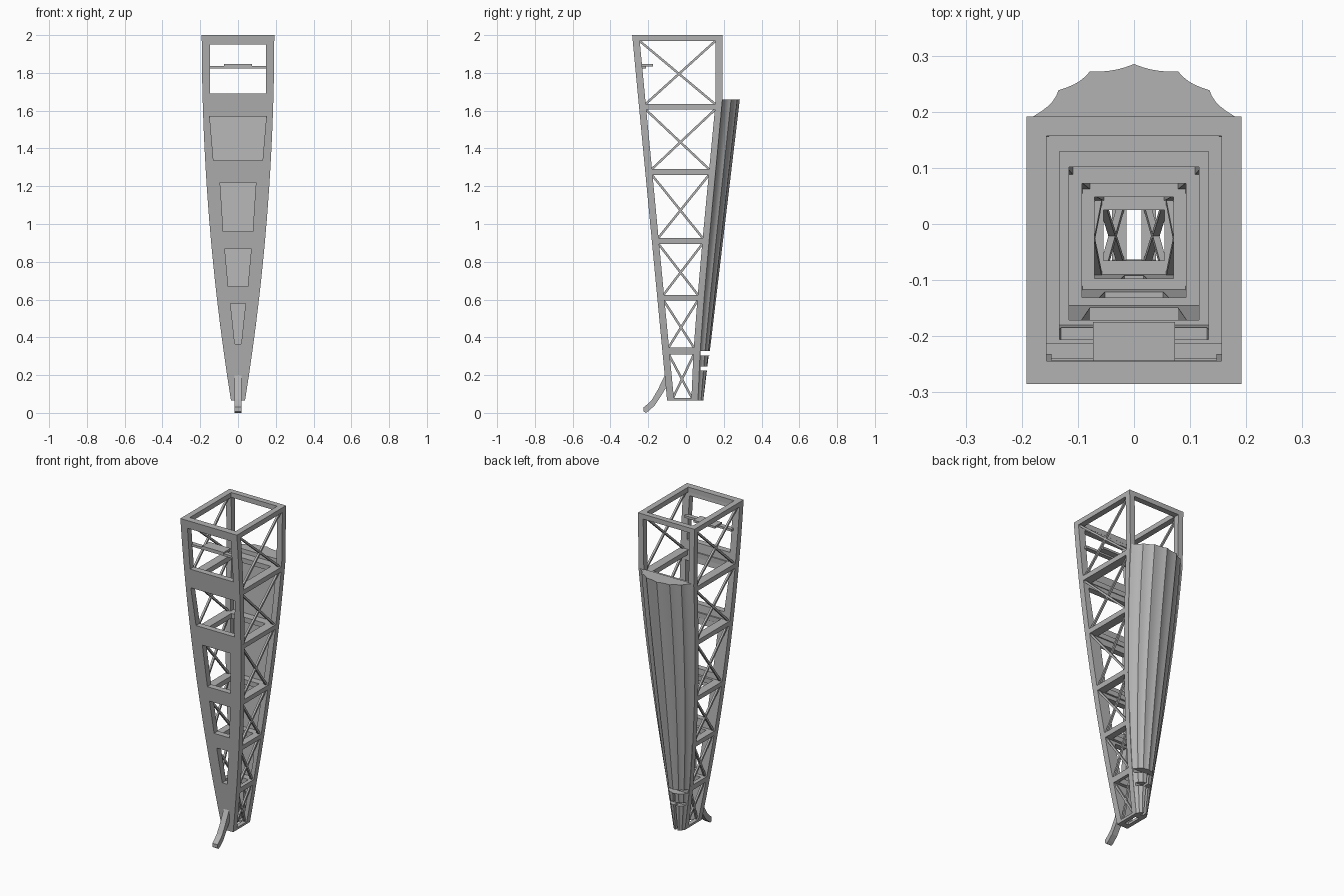
import bpy, bmesh
from math import radians
from mathutils import Vector

cube = bpy.data.objects.get("Cube")
if cube:
    bpy.data.objects.remove(cube)

grey = bpy.data.materials.new("plain grey")
grey.use_nodes = True
grey.diffuse_color = (0.45, 0.45, 0.45, 1)
grey.node_tree.nodes["Principled BSDF"].inputs["Base Color"].default_value = grey.diffuse_color

BOTTOM, TOP, DECK_TOP = 0.065, 2.0, 1.66


# Outline of the tapering body at a height: half width, front and back
def width(z):
    return 0.037 + 0.155 * (1 - (1 - (z - BOTTOM) / (TOP - BOTTOM)) ** 2)


def front(z):
    return -0.1 - 0.185 * (z - BOTTOM) / (TOP - BOTTOM)


def back(z):
    pts = [(0.06, 0.063), (0.33, 0.075), (0.61, 0.096), (0.91, 0.122), (1.65, 0.192), (2.1, 0.192)]
    for (a, p), (b, q) in zip(pts, pts[1:]):
        if z <= b:
            return p + (q - p) * (z - a) / (b - a)


def heights(a, b, n):
    return [a + (b - a) * i / n for i in range(n + 1)]


def rect(x0, x1, y0, y1, z):
    return [Vector(p) for p in ((x0, y0, z), (x1, y0, z), (x1, y1, z), (x0, y1, z))]


def loft(name, rings, closed=False):
    """Skin a list of equal rings; cap the ends or close the loop."""
    bm = bmesh.new()
    vs = [[bm.verts.new(p) for p in r] for r in rings]
    n = len(vs[0])
    pairs = list(zip(vs, vs[1:])) + ([(vs[-1], vs[0])] if closed else [])
    for a, b in pairs:
        for i in range(n):
            bm.faces.new((a[i], a[(i + 1) % n], b[(i + 1) % n], b[i]))
    if not closed:
        bm.faces.new(vs[0])
        bm.faces.new(vs[-1])
    bmesh.ops.recalc_face_normals(bm, faces=bm.faces)
    mesh = bpy.data.meshes.new(name)
    bm.to_mesh(mesh)
    bm.free()
    mesh.materials.append(grey)
    ob = bpy.data.objects.new(name, mesh)
    bpy.context.collection.objects.link(ob)
    return ob


def box(name, x0, x1, y0, y1, z0, z1):
    return loft(name, [rect(x0, x1, y0, y1, z0), rect(x0, x1, y0, y1, z1)])


def cut(ob, cutters):
    """Subtract the cutters, bake the result and drop the cutters."""
    for c in cutters:
        c.hide_render = True
        m = ob.modifiers.new("cut", 'BOOLEAN')
        m.operation, m.solver, m.object = 'DIFFERENCE', 'EXACT', c
    dg = bpy.context.evaluated_depsgraph_get()
    mesh = bpy.data.meshes.new_from_object(ob.evaluated_get(dg))
    ob.modifiers.clear()
    ob.data = mesh
    for c in cutters:
        bpy.data.objects.remove(c)


def rod(name, a, b, r):
    d = (b - a).normalized()
    u = d.cross(Vector((1, 0, 0))).normalized() * r
    v = d.cross(u)
    return loft(name, [[p + u + v, p - u + v, p - u - v, p + u - v] for p in (a, b)])


# Front panel with its row of tapered openings
panel = loft("front_panel", [rect(-width(z), width(z), front(z), front(z) + 0.037, z)
                             for z in heights(BOTTOM, TOP, 24)])
windows = [(1.69, 0.147, 1.95, 0.147), (1.335, 0.13, 1.57, 0.15), (0.96, 0.078, 1.22, 0.095),
           (0.67, 0.052, 0.87, 0.07), (0.365, 0.017, 0.58, 0.04)]
cut(panel, [loft("window_cutter", [rect(-w0, w0, -0.5, 0, z0), rect(-w1, w1, -0.5, 0, z1)])
            for z0, w0, z1, w1 in windows])

# Rear corner posts
for side, sx in (("left", 1), ("right", -1)):
    loft("rear_post_" + side,
         [rect(sx * (width(z) - (0.035 if z > 0.5 else 0.025)), sx * width(z),
               back(z) - 0.035, back(z), z)
          for z in heights(BOTTOM, 1.65, 20) + [TOP]])

# Rectangular frames: low edge, high edge, then depth of sides, front and back
frames = [(BOTTOM, 0.08, 0.025, 0.036, 0.037), (0.31, 0.345, 0.022, 0.06, 0.05),
          (0.595, 0.625, 0.042, 0.055, 0.048), (0.895, 0.925, 0.05, 0.05, 0.05),
          (1.26, 1.29, 0.054, 0.045, 0.055), (1.605, 1.635, 0.053, 0.043, 0.06),
          (1.97, TOP, 0.036, 0.039, 0.035)]
for i, (z0, z1, dx, df, db) in enumerate(frames):
    m = (z0 + z1) / 2
    xi, fi, bi = width(m) - dx, front(m) + df, back(m) - db
    outer = [rect(-width(z), width(z), front(z), back(z), z) for z in (z0, z1)]
    inner = [rect(-xi, xi, fi, bi, z) for z in (z1, z0)]
    loft("cross_frame_%d" % (i + 1), outer + inner, closed=True)

# Crossed braces in each side bay
for i, (lo, hi) in enumerate(zip(frames, frames[1:])):
    za, zb = lo[1] - 0.005, hi[0] + 0.005
    for side, sx in (("left", 1), ("right", -1)):
        for k in (0, 1):
            ends = []
            for z, at_front in ((za, k == 0), (zb, k == 1)):
                y = front(z) + 0.03 if at_front else back(z) - 0.03
                ends.append(Vector((sx * (width(z) - 0.016), y, z)))
            rod("brace_%s_%d_%d" % (side, i + 1, k + 1), ends[0], ends[1], 0.006)

# Fluted rear fairing: shallow hollows between ridges
ridges = [(0, 1), (0.44, 0.855), (0.75, 0.5), (1, 0)]
half = []
for (x0, y0), (x1, y1) in zip(ridges, ridges[1:]):
    for j in range(5):
        t = j / 5
        sag = 1 - 0.2 * t * (1 - t)
        half.append(((x0 + (x1 - x0) * t) * sag, (y0 + (y1 - y0) * t) * sag))
half.append((1, 0))
outline = [(-x, y) for x, y in reversed(half[1:])] + half


def fairing_ring(z):
    t = (z - BOTTOM) / (DECK_TOP - BOTTOM)
    peak = 0.095 + 0.19 * t
    w, base = width(z) - 0.008 * t, back(z)
    ring = [Vector((x * w, base + y * (peak - base), z)) for x, y in outline]
    return ring + [Vector((w, base - 0.008, z)), Vector((-w, base - 0.008, z))]


fairing = loft("rear_fairing", [fairing_ring(z) for z in heights(BOTTOM, DECK_TOP, 20)])
cut(fairing, [box("slot_cutter", -0.3, 0.3, 0.078, 0.3, 0.303, 0.327),
              box("slot_cutter", -0.3, 0.3, 0.078, 0.3, 0.225, 0.245),
              box("slit_cutter", -0.007, 0.007, 0.03, 0.3, 0.02, 0.302)])
bpy.ops.object.select_all(action='DESELECT')
fairing.select_set(True)
bpy.context.view_layer.objects.active = fairing
bpy.ops.object.shade_smooth_by_angle(angle=radians(30))

# Cross bar and small shelf in the top bay
box("cross_bar", -0.16, 0.16, -0.24, -0.213, 1.823, 1.837)
box("small_shelf", -0.073, 0.073, -0.243, -0.175, 1.833, 1.846)

# Curved tail skid
skid = [(-0.1, 0.2), (-0.112, 0.2), (-0.148, 0.125), (-0.18, 0.07), (-0.205, 0.045), (-0.224, 0.03),
        (-0.224, 0.008), (-0.212, 0), (-0.195, 0.012), (-0.165, 0.04), (-0.135, 0.085), (-0.095, 0.15)]
loft("tail_skid", [[Vector((x, y, z)) for y, z in skid] for x in (-0.018, 0.018)])
